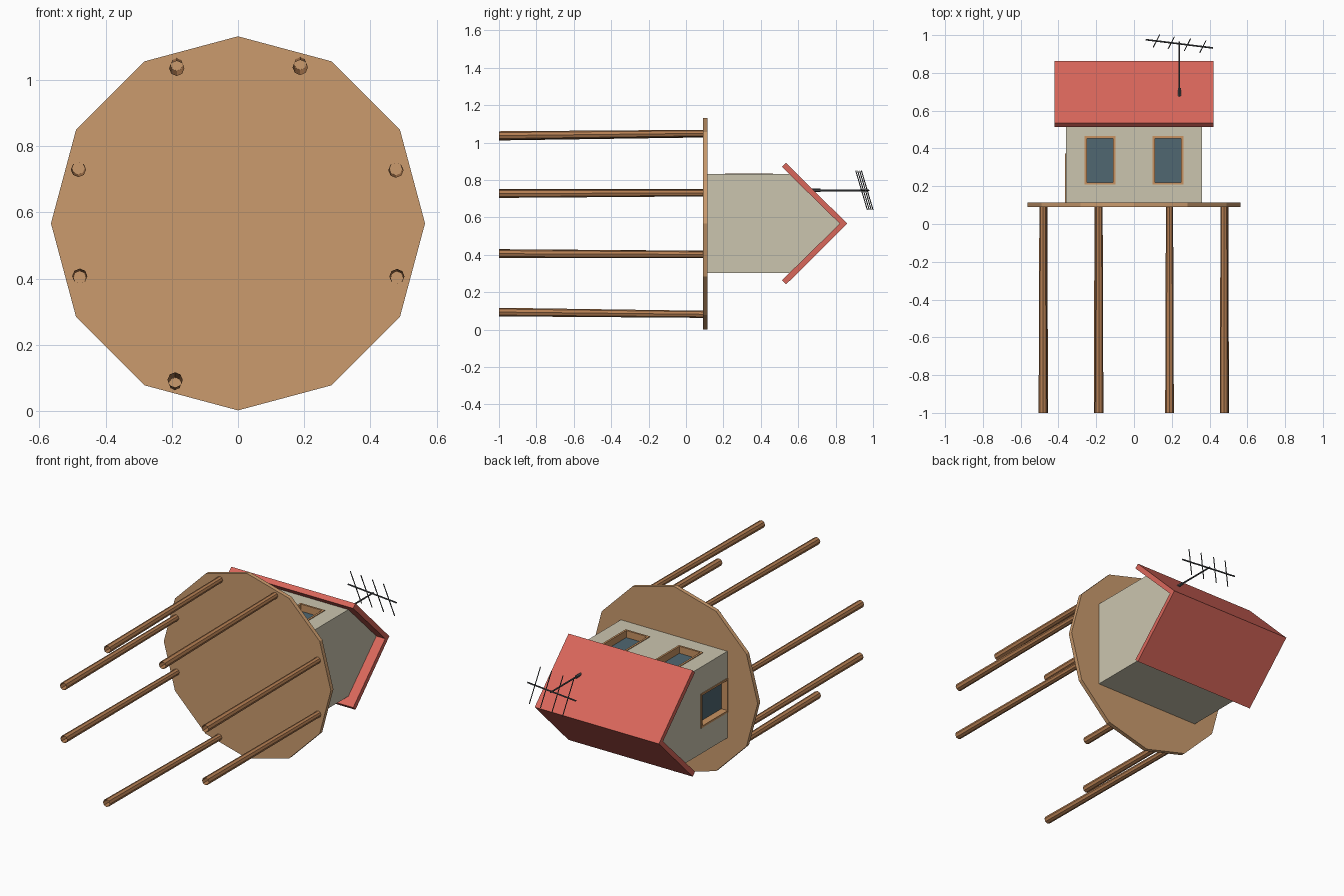
import bpy, bmesh, math
from mathutils import Vector, Matrix

if "Cube" in bpy.data.objects:
    bpy.data.objects.remove(bpy.data.objects["Cube"])

CZ = 0.567  # height of the house axis; the house lies with its own "up" along +y


def material(name, rgb):
    m = bpy.data.materials.new(name)
    m.diffuse_color = (*rgb, 1)
    m.use_nodes = True
    m.node_tree.nodes["Principled BSDF"].inputs["Base Color"].default_value = m.diffuse_color
    return m


WOOD = material("platform wood", (0.60, 0.33, 0.155))
LEG = material("stilt wood", (0.46, 0.21, 0.085))
WALL = material("pale plaster", (0.60, 0.56, 0.43))
ROOF = material("red roof", (0.70, 0.135, 0.105))
TRIM = material("trim wood", (0.58, 0.29, 0.12))
GLASS = material("dark glass", (0.08, 0.135, 0.165))
METAL = material("grey metal", (0.075, 0.08, 0.085))


def finish(name, bm, mat):
    bmesh.ops.recalc_face_normals(bm, faces=bm.faces)
    me = bpy.data.meshes.new(name)
    bm.to_mesh(me)
    bm.free()
    ob = bpy.data.objects.new(name, me)
    bpy.context.collection.objects.link(ob)
    if mat:
        me.materials.append(mat)
    return ob


def box(name, a, b, mat):
    a, b = Vector(a), Vector(b)
    s = b - a
    bm = bmesh.new()
    bmesh.ops.create_cube(bm, size=1, matrix=Matrix.Translation((a + b) / 2)
                          @ Matrix.Diagonal((abs(s.x), abs(s.y), abs(s.z), 1)))
    return finish(name, bm, mat)


def rod(name, a, b, r1, r2, sides, mat, caps=True):
    a, b = Vector(a), Vector(b)
    d = b - a
    bm = bmesh.new()
    bmesh.ops.create_cone(bm, cap_ends=caps, segments=sides, radius1=r1, radius2=r2, depth=d.length,
                          matrix=Matrix.Translation((a + b) / 2)
                          @ d.to_track_quat('Z', 'Y').to_matrix().to_4x4())
    return finish(name, bm, mat)


def prism(name, profile, half, mat):
    # extrude a (y, z) profile along x
    bm = bmesh.new()
    f = bm.faces.new([bm.verts.new((-half, y, z + CZ)) for y, z in profile])
    ext = bmesh.ops.extrude_face_region(bm, geom=[f])
    bmesh.ops.translate(bm, vec=(2 * half, 0, 0),
                        verts=[g for g in ext["geom"] if isinstance(g, bmesh.types.BMVert)])
    return finish(name, bm, mat)


# twelve-sided platform
bm = bmesh.new()
ring = [bm.verts.new((0.565 * math.cos(math.radians(30 * i)), 0.09,
                      CZ + 0.565 * math.sin(math.radians(30 * i)))) for i in range(12)]
ext = bmesh.ops.extrude_face_region(bm, geom=[bm.faces.new(ring)])
bmesh.ops.translate(bm, vec=(0, 0.025, 0),
                    verts=[g for g in ext["geom"] if isinstance(g, bmesh.types.BMVert)])
finish("platform", bm, WOOD)

# seven open stilts, slightly splayed
for i, (x, z) in enumerate([(-0.185, 0.475), (0.188, 0.478), (0.477, 0.163), (0.48, -0.163),
                            (-0.19, -0.48), (-0.482, 0.165), (-0.478, -0.162)]):
    rod(f"stilt_{i + 1}", (x, -1, CZ + z * 0.985), (x, 0.095, CZ + z * 1.01),
        0.023, 0.019, 8, LEG, caps=False)

# house body with gable ends
H = 0.265
body = prism("house_body", [(0.095, -H), (0.095, H), (0.565, H), (0.83, 0), (0.565, -H)], 0.36, WALL)

# two-slope roof
prism("roof", [(0.862, 0), (0.535, 0.325), (0.513, 0.303), (0.822, 0),
               (0.513, -0.303), (0.535, -0.325)], 0.42, ROOF)


def top_wall(u, y, d):    # wall facing +z
    return (u, y, CZ + H + d)


def left_wall(u, y, d):   # gable facing -x
    return (-0.36 - d, y, CZ + u)


def opening(name, place, u0, u1, y0, y1, depth=0.045, t=0.012):
    # recess, frame bars and pane
    cut = box(name + "_cutter", place(u0, y0, -depth), place(u1, y1, 0.1), None)
    cut.hide_render = True
    cut.hide_set(True)
    mod = body.modifiers.new(name, 'BOOLEAN')
    mod.operation, mod.object, mod.solver = 'DIFFERENCE', cut, 'EXACT'
    bars = [(u0, u0 + t, y0, y1), (u1 - t, u1, y0, y1),
            (u0 + t, u1 - t, y0, y0 + t), (u0 + t, u1 - t, y1 - t, y1)]
    for k, (a, b, c, d) in enumerate(bars):
        box(f"{name}_frame_{k + 1}", place(a, c, -depth), place(b, d, 0.004), TRIM)
    box(name + "_pane", place(u0 + t, y0 + t, -depth - 0.001),
        place(u1 - t, y1 - t, -depth + 0.006), GLASS)


opening("left_window", top_wall, -0.262, -0.098, 0.208, 0.465)
opening("right_window", top_wall, 0.098, 0.262, 0.208, 0.465)
opening("door", left_wall, -0.108, 0.102, 0.105, 0.372)

# antenna: socket, mast, tilted boom and four crossbars
az = 0.745
rod("antenna_socket", (0.24, 0.67, az), (0.24, 0.72, az), 0.009, 0.009, 6, METAL)
rod("antenna_mast", (0.24, 0.68, az), (0.24, 0.965, az), 0.005, 0.005, 6, METAL)
b0, b1 = Vector((0.062, 0.976, az)), Vector((0.418, 0.932, az))
rod("antenna_boom", b0, b1, 0.005, 0.005, 6, METAL)
half = Vector((0.016, 0.031, -0.105))
for i, f in enumerate((0.16, 0.38, 0.62, 0.85)):
    p = b0.lerp(b1, f)
    rod(f"antenna_crossbar_{i + 1}", p - half, p + half, 0.003, 0.003, 6, METAL)
